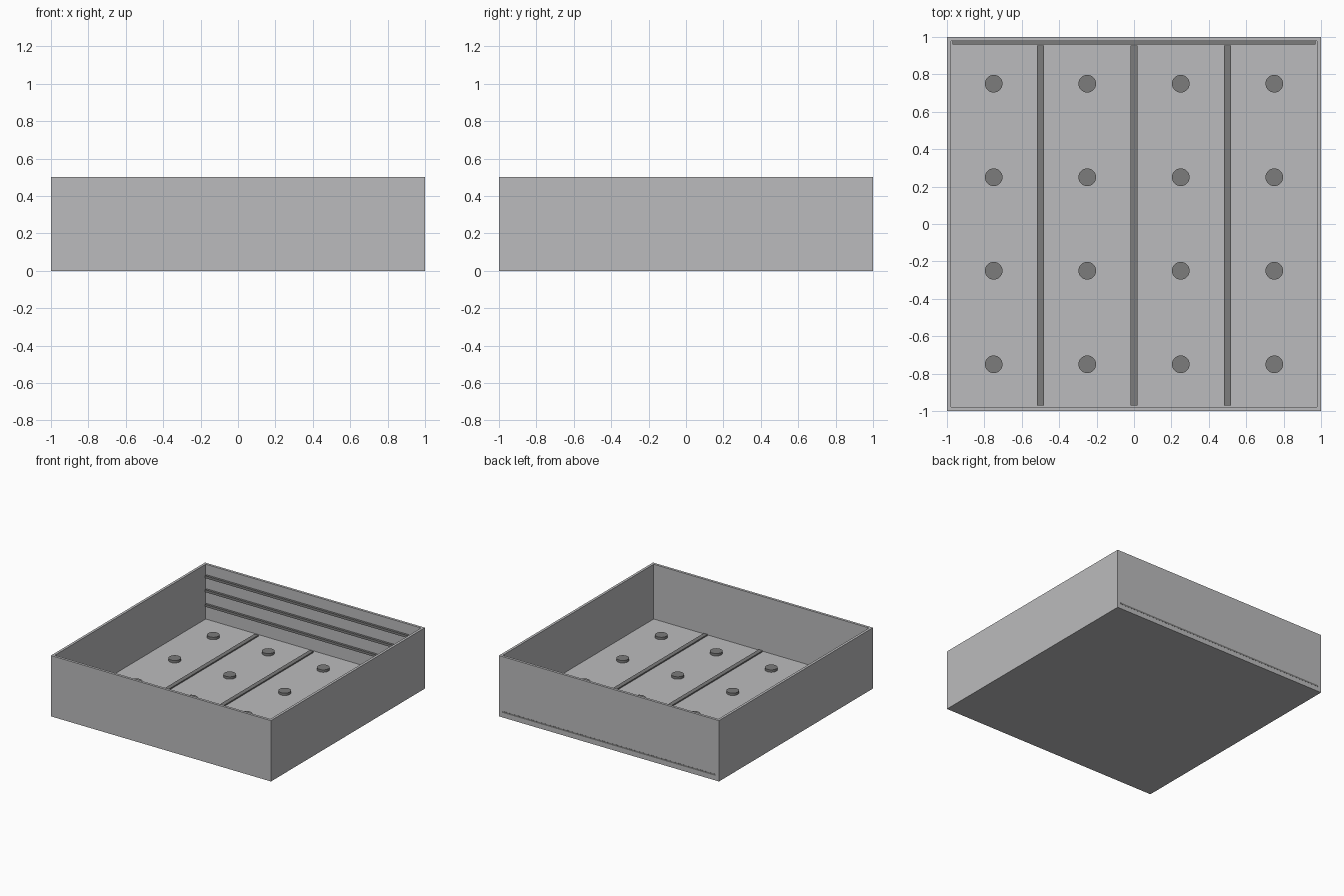
import bpy
import bmesh
from mathutils import Matrix

cube = bpy.data.objects.get("Cube")
if cube:
    bpy.data.objects.remove(cube, do_unlink=True)

HALF, WALL, HEIGHT, FLOOR = 1.0, 0.03, 0.5, 0.05
INNER = HALF - WALL


def make_material(name, rgb):
    mat = bpy.data.materials.new(name)
    mat.use_nodes = True
    mat.diffuse_color = (*rgb, 1)
    mat.node_tree.nodes["Principled BSDF"].inputs["Base Color"].default_value = (*rgb, 1)
    return mat


light_grey = make_material("light grey", (0.50, 0.50, 0.51))
dark_grey = make_material("dark grey", (0.20, 0.20, 0.20))


def finish(name, bm, mat):
    mesh = bpy.data.meshes.new(name)
    bm.to_mesh(mesh)
    bm.free()
    mesh.materials.append(mat)
    obj = bpy.data.objects.new(name, mesh)
    bpy.context.collection.objects.link(obj)
    return obj


def box(name, low, high, mat):
    bm = bmesh.new()
    size = [b - a for a, b in zip(low, high)]
    mid = [(a + b) / 2 for a, b in zip(low, high)]
    bmesh.ops.create_cube(bm, size=1, matrix=Matrix.Translation(mid) @ Matrix.Diagonal((*size, 1)))
    return finish(name, bm, mat)


# Open tray: inset the top of a block and sink it to floor level
bm = bmesh.new()
bmesh.ops.create_cube(bm, size=1, matrix=Matrix.Translation((0, 0, HEIGHT / 2))
                      @ Matrix.Diagonal((2 * HALF, 2 * HALF, HEIGHT, 1)))
top = max(bm.faces, key=lambda f: f.calc_center_median().z)
bmesh.ops.inset_region(bm, faces=[top], thickness=WALL)
well = bmesh.ops.extrude_discrete_faces(bm, faces=[top])["faces"][0]
bmesh.ops.translate(bm, verts=well.verts, vec=(0, 0, FLOOR - HEIGHT))
finish("tray", bm, light_grey)

# Raised seams between the floor panels
for i, x in enumerate((-0.5, 0, 0.5)):
    box(f"floor_seam_{i + 1}", (x - 0.018, -INNER, FLOOR - 0.01),
        (x + 0.018, 0.955, FLOOR + 0.01), dark_grey)

# Grid of round studs on the floor
spots = (-0.75, -0.25, 0.25, 0.75)
for x in spots:
    for y in spots:
        bm = bmesh.new()
        bmesh.ops.create_cone(bm, cap_ends=True, segments=32, radius1=0.047, radius2=0.047,
                              depth=0.03, matrix=Matrix.Translation((x, y, FLOOR + 0.005)))
        stud = finish("floor_stud", bm, dark_grey)
        for poly in stud.data.polygons:
            poly.use_smooth = abs(poly.normal.z) < 0.5

# Horizontal battens on the inside of the back wall
for i, z in enumerate((0.17, 0.29, 0.405)):
    box(f"wall_batten_{i + 1}", (-INNER, 0.96, z - 0.01),
        (INNER, INNER + 0.01, z + 0.01), dark_grey)

# Thin strip low on the outside of the back wall
box("outer_strip", (-INNER, HALF - 0.004, 0.038), (INNER, HALF + 0.001, 0.052), dark_grey)
